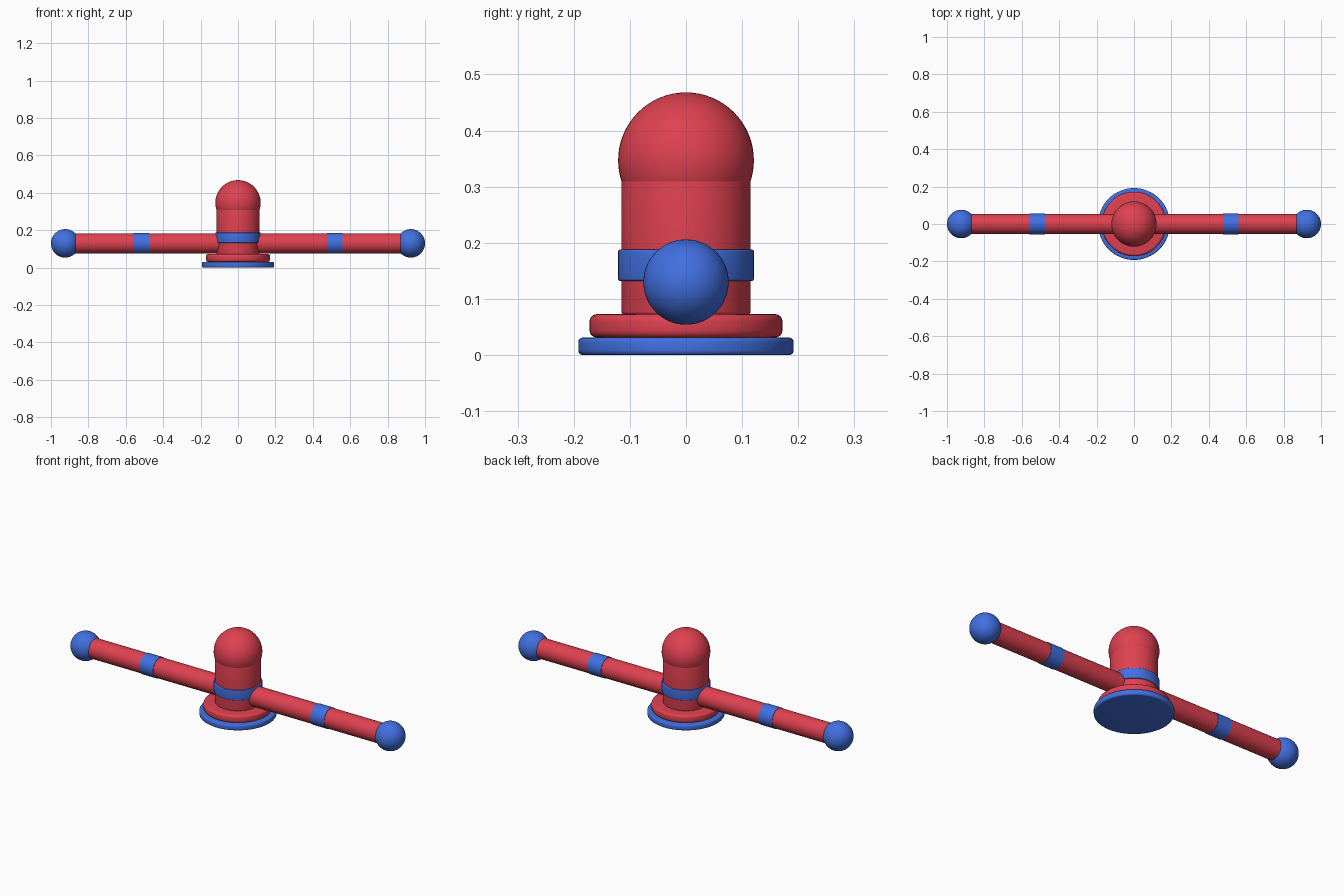
import bpy
import math

if "Cube" in bpy.data.objects:
    bpy.data.objects.remove(bpy.data.objects["Cube"])


def material(name, color):
    m = bpy.data.materials.new(name)
    m.diffuse_color = (*color, 1)
    m.use_nodes = True
    m.node_tree.nodes["Principled BSDF"].inputs["Base Color"].default_value = m.diffuse_color
    return m


RED = material("red", (0.74, 0.053, 0.082))
BLUE = material("blue", (0.053, 0.162, 0.75))


def finish(name, mat):
    ob = bpy.context.object
    ob.name = name
    ob.data.materials.append(mat)
    bpy.ops.object.shade_smooth_by_angle(angle=math.radians(35))
    return ob


def disc(name, mat, radius, z0, z1, bevel):
    """Upright cylinder from z0 to z1 with rounded rims."""
    bpy.ops.mesh.primitive_cylinder_add(vertices=64, radius=radius, depth=z1 - z0,
                                        location=(0, 0, (z0 + z1) / 2))
    ob = bpy.context.object
    b = ob.modifiers.new("rounded_rim", 'BEVEL')
    b.width = bevel
    b.segments = 4
    b.limit_method = 'ANGLE'
    bpy.ops.object.modifier_apply(modifier=b.name)
    return finish(name, mat)


def rod(name, mat, radius, x0, x1):
    """Horizontal cylinder along x at arm height."""
    bpy.ops.mesh.primitive_cylinder_add(vertices=48, radius=radius, depth=abs(x1 - x0),
                                        location=((x0 + x1) / 2, 0, ARM_Z),
                                        rotation=(0, math.pi / 2, 0))
    return finish(name, mat)


def ball(name, mat, radius, x, z):
    bpy.ops.mesh.primitive_uv_sphere_add(segments=48, ring_count=32, radius=radius,
                                         location=(x, 0, z))
    return finish(name, mat)


ARM_Z = 0.13

# Stepped base
disc("base_plate", BLUE, 0.192, 0.0, 0.031, 0.008)
disc("base_step", RED, 0.172, 0.031, 0.073, 0.013)

# Column with collar and domed top
disc("column", RED, 0.115, 0.072, 0.313, 0.005)
disc("collar", BLUE, 0.121, 0.132, 0.188, 0.004)
ball("dome", RED, 0.121, 0, 0.347)

# Two arms, each with a band and a ball end
for side, s in (("left", -1), ("right", 1)):
    rod(side + "_arm", RED, 0.053, 0, s * 0.92)
    rod(side + "_arm_band", BLUE, 0.0555, s * 0.477, s * 0.56)
    ball(side + "_arm_ball", BLUE, 0.076, s * 0.924, ARM_Z)
